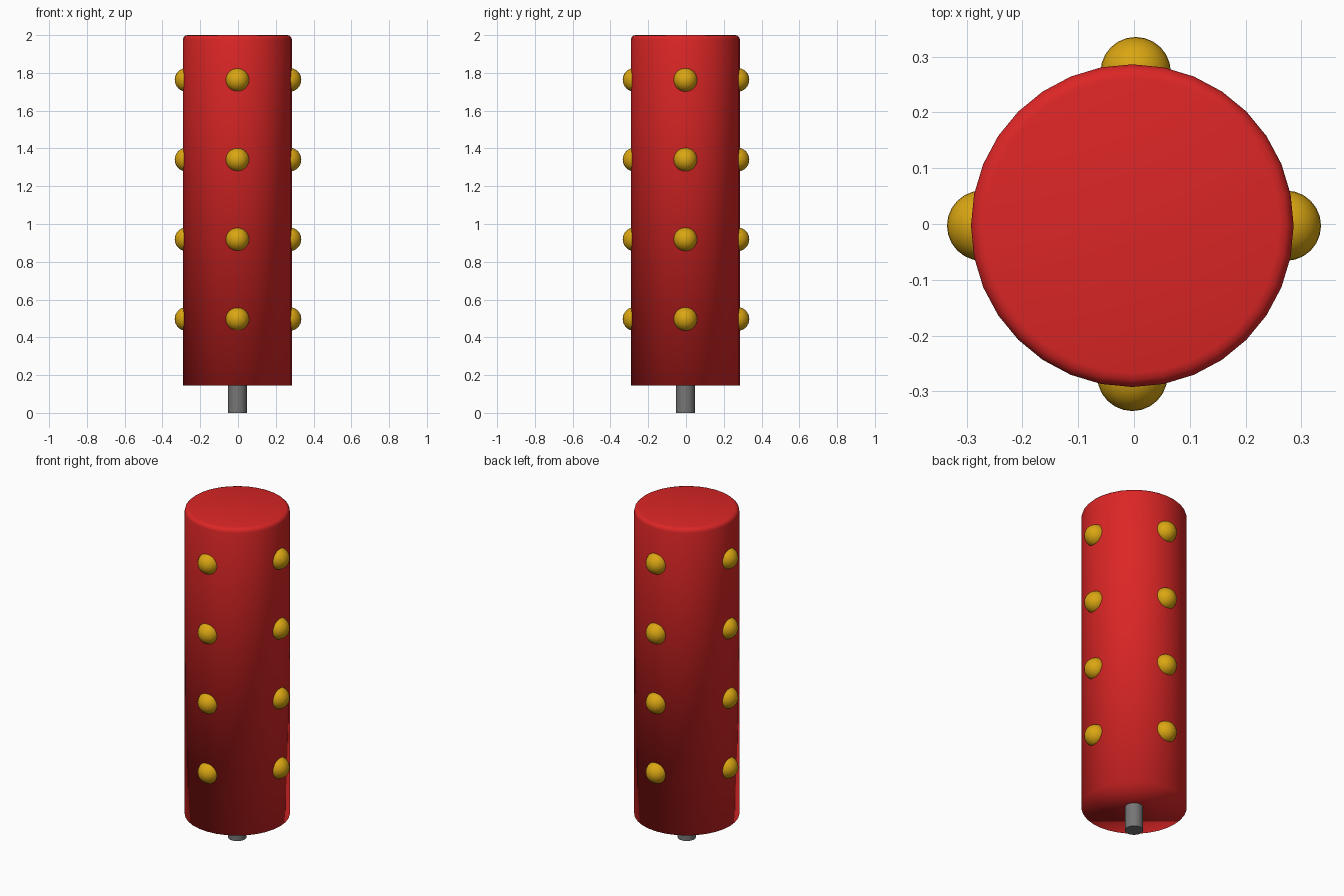
import bpy
import bmesh
from math import cos, sin, pi
from mathutils import Matrix

cube = bpy.data.objects.get("Cube")
if cube:
    bpy.data.objects.remove(cube, do_unlink=True)

AXIS = -0.003           # x and y of the tube's axis
BASE, TOP = 0.145, 2.0  # tube heights
RADIUS = 0.289


def material(name, rgb):
    mat = bpy.data.materials.new(name)
    mat.use_nodes = True
    mat.diffuse_color = (*rgb, 1)
    mat.node_tree.nodes["Principled BSDF"].inputs["Base Color"].default_value = (*rgb, 1)
    return mat


def add_object(name, bm, mat, location):
    mesh = bpy.data.meshes.new(name)
    bm.to_mesh(mesh)
    bm.free()
    mesh.materials.append(mat)
    mesh.shade_smooth()
    obj = bpy.data.objects.new(name, mesh)
    obj.location = location
    bpy.context.collection.objects.link(obj)
    return obj


def cylinder(radius, height, sides):
    bm = bmesh.new()
    bmesh.ops.create_cone(bm, cap_ends=True, segments=sides, radius1=radius,
                          radius2=radius, depth=height,
                          matrix=Matrix.Translation((0, 0, height / 2)))
    return bm


red = material("red", (0.716, 0.019, 0.019))
gold = material("gold", (0.70, 0.38, 0.006))
grey = material("grey", (0.18, 0.18, 0.18))

# Tube with a rounded top rim, smooth across its caps
bm = cylinder(RADIUS, TOP - BASE, 32)
rim = [e for e in bm.edges if all(v.co.z > 1 for v in e.verts)]
bmesh.ops.bevel(bm, geom=rim, offset=0.025, segments=3, profile=0.5, affect='EDGES')
add_object("tube", bm, red, (AXIS, AXIS, BASE))

# Short stem under the tube
stem = add_object("stem", cylinder(0.05, BASE + 0.05, 24), grey, (AXIS, AXIS, 0))
bpy.ops.object.select_all(action='DESELECT')
stem.select_set(True)
bpy.context.view_layer.objects.active = stem
bpy.ops.object.shade_smooth_by_angle()

# Four rows of studs, one on each side
sides = ("left", "back", "right", "front")
for row in range(4):
    for i, side in enumerate(sides):
        angle = i * pi / 2
        bm = bmesh.new()
        bmesh.ops.create_uvsphere(bm, u_segments=24, v_segments=16, radius=0.063)
        x, y = 0.272 * cos(angle), 0.272 * sin(angle)
        if side in ("left", "right"):
            y += AXIS
        else:
            x += AXIS if side == "front" else -AXIS
        add_object(f"stud_{side}_{row + 1}", bm, gold, (x, y, 0.497 + row * 0.422))
